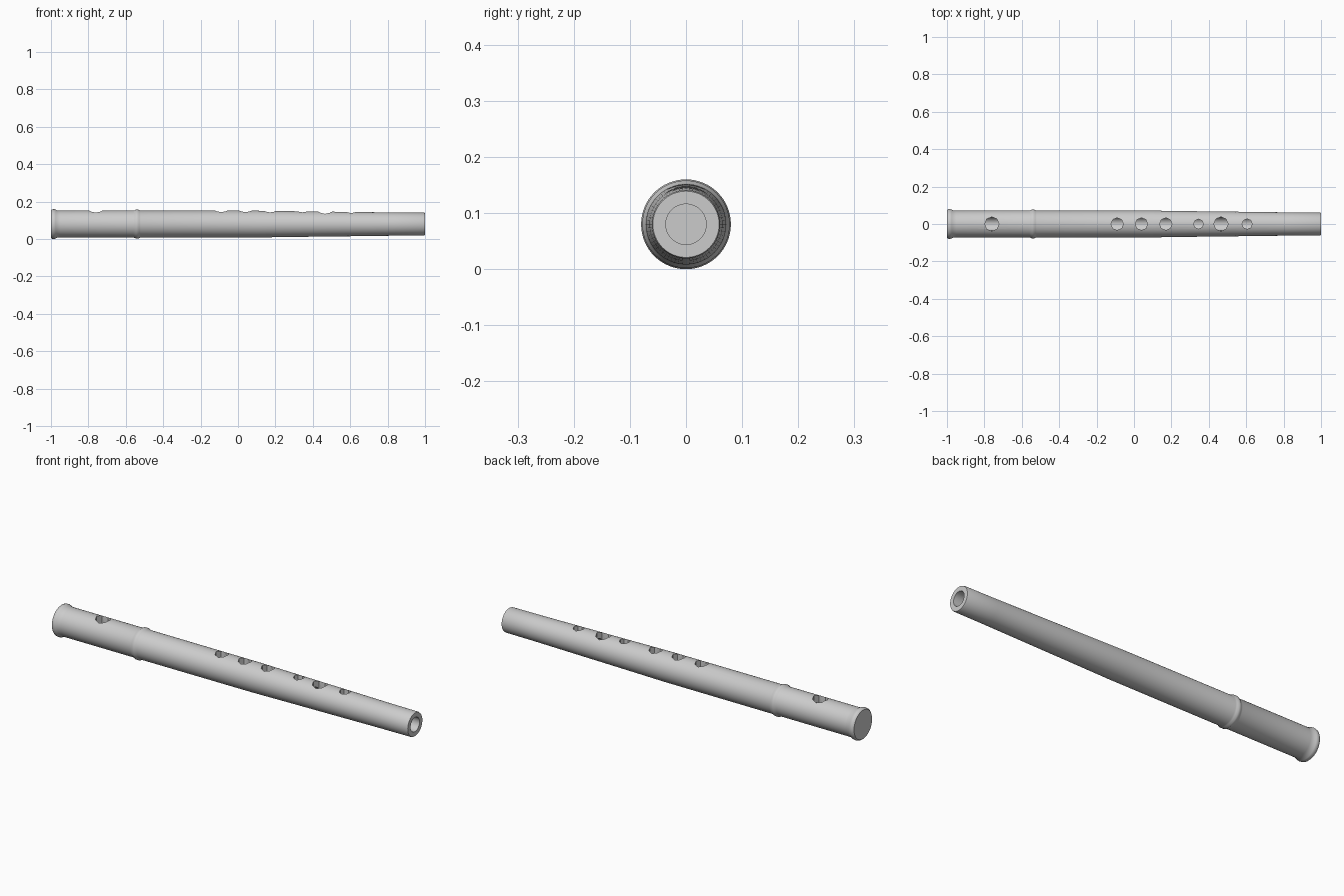
import bpy, bmesh, math
from mathutils import Matrix, Vector

cube = bpy.data.objects.get("Cube")
if cube:
    bpy.data.objects.remove(cube, do_unlink=True)

AXIS_Z = 0.08
BORE = 0.036

grey = bpy.data.materials.new("plain grey")
grey.use_nodes = True
grey.diffuse_color = (0.6, 0.6, 0.6, 1)
grey.node_tree.nodes["Principled BSDF"].inputs["Base Color"].default_value = (0.6, 0.6, 0.6, 1)


def make_object(name, bm):
    bmesh.ops.recalc_face_normals(bm, faces=bm.faces)
    mesh = bpy.data.meshes.new(name)
    bm.to_mesh(mesh)
    bm.free()
    obj = bpy.data.objects.new(name, mesh)
    bpy.context.collection.objects.link(obj)
    mesh.materials.append(grey)
    return obj


def lathe(name, profile, steps=64):
    """Turn (x, radius) points around the long axis."""
    bm = bmesh.new()
    verts = [bm.verts.new((x, 0, AXIS_Z + r)) for x, r in profile]
    edges = [bm.edges.new(pair) for pair in zip(verts, verts[1:])]
    bmesh.ops.spin(bm, geom=verts + edges, cent=(0, 0, AXIS_Z), axis=(1, 0, 0),
                   angle=math.tau, steps=steps, use_merge=True)
    bmesh.ops.remove_doubles(bm, verts=bm.verts, dist=0.0001)
    return make_object(name, bm)


# Tube: closed flared end, raised joint ring, tapering foot, then the bore
flute = lathe("flute_body", [
    (-1, 0), (-1, 0.073), (-0.995, 0.078), (-0.985, 0.08), (-0.976, 0.078),
    (-0.968, 0.073), (-0.95, 0.072),
    (-0.56, 0.072), (-0.552, 0.074), (-0.545, 0.078), (-0.535, 0.078),
    (-0.527, 0.074), (-0.52, 0.072),
    (0.1, 0.0715), (0.35, 0.068), (0.6, 0.065), (0.83, 0.062), (0.995, 0.061),
    (1, 0.059), (1, BORE), (-0.9, BORE), (-0.9, 0)])

# Mouth hole and six finger holes: (x, radius)
holes = [(-0.76, 0.038), (-0.09, 0.033), (0.04, 0.033), (0.17, 0.033),
         (0.345, 0.026), (0.465, 0.038), (0.605, 0.027)]
bm = bmesh.new()
for x, r in holes:
    bmesh.ops.create_cone(bm, cap_ends=True, segments=8, radius1=r, radius2=r,
                          depth=0.12, matrix=Matrix.Translation(Vector((x, 0, AXIS_Z + 0.065))))
cutter = make_object("hole_cutters", bm)
cutter.hide_render = True

cut = flute.modifiers.new("holes", "BOOLEAN")
cut.operation = "DIFFERENCE"
cut.solver = "EXACT"
cut.object = cutter

bpy.ops.object.select_all(action="DESELECT")
flute.select_set(True)
bpy.context.view_layer.objects.active = flute
bpy.ops.object.modifier_apply(modifier="holes")
bpy.data.objects.remove(cutter, do_unlink=True)
bpy.ops.object.shade_smooth_by_angle(angle=math.radians(35))
